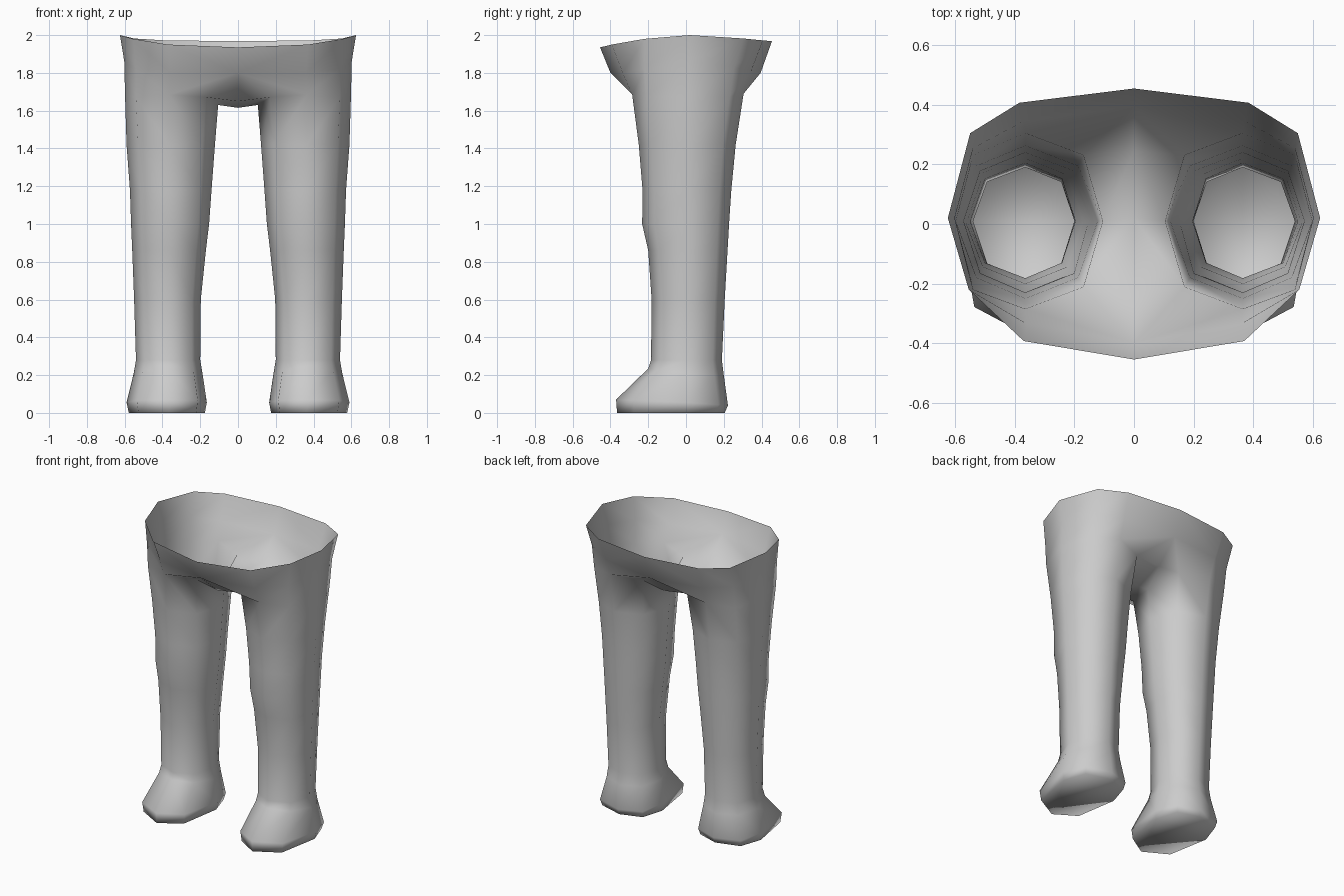
import bpy
import bmesh

cube = bpy.data.objects.get("Cube")
if cube:
    bpy.data.objects.remove(cube)

# Single plain grey skin
grey = bpy.data.materials.new("plain grey")
grey.use_nodes = True
colour = (0.6, 0.6, 0.6, 1)
grey.diffuse_color = colour
bsdf = next(n for n in grey.node_tree.nodes if n.type == "BSDF_PRINCIPLED")
bsdf.inputs["Base Color"].default_value = colour

bm = bmesh.new()
MID_X, MID_Y = 0.365, 0.01


def ring(inner, outer, front, back, z_front, z_side, z_back, diag=0.73):
    """Eight-sided loop, starting at the front and running round the outside."""
    dirs = [(0, -1), (diag, -diag), (1, 0), (diag, diag),
            (0, 1), (-diag, diag), (-1, 0), (-diag, -diag)]
    verts = []
    for dx, dy in dirs:
        x = MID_X + dx * ((outer - MID_X) if dx > 0 else (MID_X - inner))
        y = MID_Y + dy * ((back - MID_Y) if dy > 0 else (MID_Y - front))
        z = z_side + abs(dy) * ((z_back if dy > 0 else z_front) - z_side)
        verts.append(bm.verts.new((x, y, z)))
    return verts


def bridge(low, high, closed=True):
    n = len(low)
    for i in range(n if closed else n - 1):
        j = (i + 1) % n
        bm.faces.new((low[i], low[j], high[j], high[i]))


# Foot: flat sole, thin welt, sloping instep
rings = [
    ring(0.175, 0.578, -0.365, 0.205, 0, 0, 0, 0.76),
    ring(0.165, 0.59, -0.37, 0.222, 0.07, 0.055, 0.04, 0.76),
    ring(0.188, 0.552, -0.2, 0.2, 0.235, 0.21, 0.2),
]

# Leg: inner x, outer x, front y, back y, height
for inner, outer, front, back, z in [
    (0.2, 0.54, -0.185, 0.19, 0.28),
    (0.197, 0.55, -0.182, 0.205, 0.6),
    (0.17, 0.56, -0.2, 0.22, 0.86),
    (0.153, 0.566, -0.232, 0.228, 1.0),
    (0.14, 0.572, -0.23, 0.24, 1.18),
    (0.122, 0.59, -0.25, 0.263, 1.42),
]:
    rings.append(ring(inner, outer, front, back, z, z, z))

# Top of the thigh, dipping towards the crotch
thigh = ring(0.105, 0.598, -0.285, 0.305, 1.685, 1.63, 1.69, 0.75)
thigh[2].co.z = 1.68
rings.append(thigh)
bm.faces.new(list(reversed(rings[0])))
for low, high in zip(rings, rings[1:]):
    bridge(low, high)


def centre(y, z):
    return bm.verts.new((0, y, z))


# Crotch strip joining the two legs
crotch = [centre(-0.225, 1.65), centre(0.02, 1.615), centre(0.245, 1.655)]
bridge([thigh[7], thigh[6], thigh[5]], crotch, closed=False)

# Hip wall and open waist rim
hip = [centre(-0.4, 1.8)]
hip += [bm.verts.new(p) for p in [
    (0.36, -0.335, 1.8), (0.54, -0.22, 1.82), (0.602, 0.02, 1.86),
    (0.54, 0.255, 1.83), (0.37, 0.345, 1.81)]]
hip.append(centre(0.395, 1.8))
rim = [centre(-0.455, 1.935)]
rim += [bm.verts.new(p) for p in [
    (0.37, -0.393, 1.95), (0.555, -0.22, 1.98), (0.625, 0.02, 2),
    (0.55, 0.305, 1.982), (0.385, 0.407, 1.972)]]
rim.append(centre(0.455, 1.968))
bridge(thigh[:5], hip[1:6], closed=False)
bridge(hip, rim, closed=False)

# Lower belly and seat closing the gap between thigh and hip
for mid, side, leg, inner, low in [
    (hip[0], hip[1], thigh[0], thigh[7], crotch[0]),
    (hip[6], hip[5], thigh[4], thigh[5], crotch[2]),
]:
    bm.faces.new((mid, side, leg, inner))
    bm.faces.new((mid, inner, low))

bmesh.ops.recalc_face_normals(bm, faces=bm.faces[:])
# Keep the open shell facing outwards
sole = min(bm.faces, key=lambda f: f.calc_center_median().z)
if sole.normal.z > 0:
    bmesh.ops.reverse_faces(bm, faces=bm.faces[:])
for face in bm.faces:
    face.smooth = True

mesh = bpy.data.meshes.new("lower_body")
bm.to_mesh(mesh)
bm.free()
mesh.materials.append(grey)
body = bpy.data.objects.new("lower_body", mesh)
bpy.context.collection.objects.link(body)

# Mirror to the other leg
mirror = body.modifiers.new("mirror", "MIRROR")
mirror.use_axis[0] = True
mirror.use_clip = True
mirror.merge_threshold = 0.001
